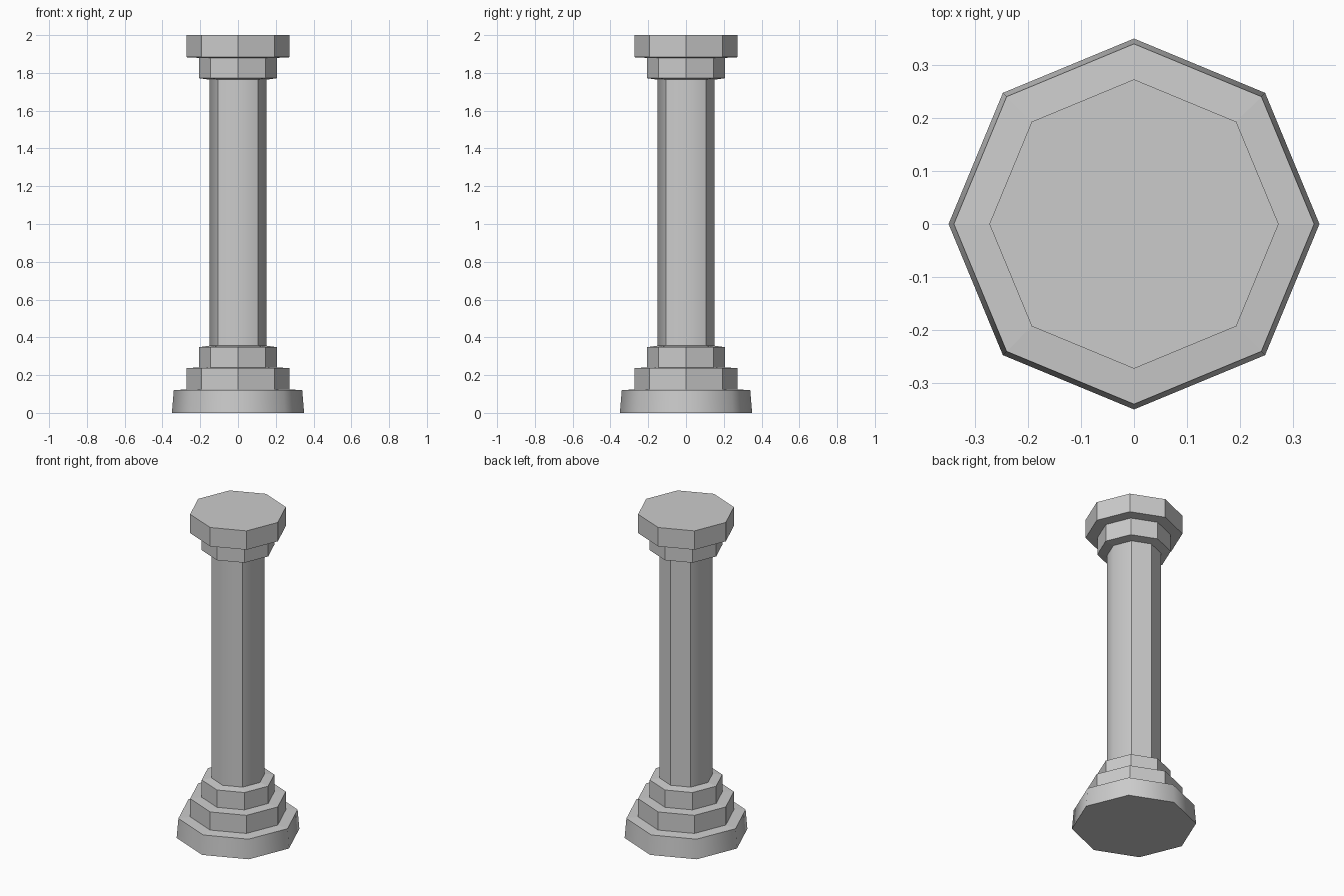
import bpy
import bmesh
import math

cube = bpy.data.objects.get("Cube")
if cube:
    bpy.data.objects.remove(cube, do_unlink=True)

SIDES = 8

stone = bpy.data.materials.new("grey_stone")
stone.use_nodes = True
colour = (0.6, 0.6, 0.6, 1)
stone.diffuse_color = colour
stone.node_tree.nodes["Principled BSDF"].inputs["Base Color"].default_value = colour


def octagon_part(name, profile, smooth_edge=None):
    """Stack octagonal rings of (radius, height), capped at both ends.
    Side edges that meet smooth_edge(midpoint) are shaded smooth."""
    bm = bmesh.new()
    rings = []
    for radius, z in profile:
        rings.append([bm.verts.new((radius * math.cos(math.tau * i / SIDES),
                                    radius * math.sin(math.tau * i / SIDES), z))
                      for i in range(SIDES)])
    for low, high in zip(rings, rings[1:]):
        for i in range(SIDES):
            j = (i + 1) % SIDES
            bm.faces.new((low[i], low[j], high[j], high[i]))
    bm.faces.new(rings[0][::-1])
    bm.faces.new(rings[-1])
    bm.normal_update()
    for face in bm.faces:
        face.smooth = smooth_edge is not None and abs(face.normal.z) < 0.5
    for edge in bm.edges:
        a, b = edge.verts
        upright = abs(a.co.z - b.co.z) > 0.05
        edge.smooth = bool(smooth_edge and upright and smooth_edge((a.co + b.co) / 2))
    mesh = bpy.data.meshes.new(name)
    bm.to_mesh(mesh)
    bm.free()
    mesh.materials.append(stone)
    part = bpy.data.objects.new(name, mesh)
    bpy.context.collection.objects.link(part)
    return part


# Stepped foot, each tier with a slightly sloping top
octagon_part("base_plinth", [(0.35, 0), (0.34, 0.12), (0.27, 0.125)], lambda p: True)
octagon_part("base_middle_tier", [(0.273, 0.12), (0.273, 0.237), (0.2, 0.241)])
octagon_part("base_upper_tier", [(0.207, 0.235), (0.207, 0.348), (0.15, 0.356)])

# Shaft: crisp on the diagonals and at the back, soft on the other corners
octagon_part("shaft", [(0.151, 0.35), (0.151, 1.77)],
             lambda p: min(abs(p.x), abs(p.y)) < 0.01 and p.y < 0.1)

# Capital, mirroring the two upper tiers of the foot
octagon_part("capital_collar", [(0.15, 1.764), (0.207, 1.772), (0.207, 1.885)])
octagon_part("capital_slab", [(0.2, 1.879), (0.273, 1.883), (0.273, 2)])
